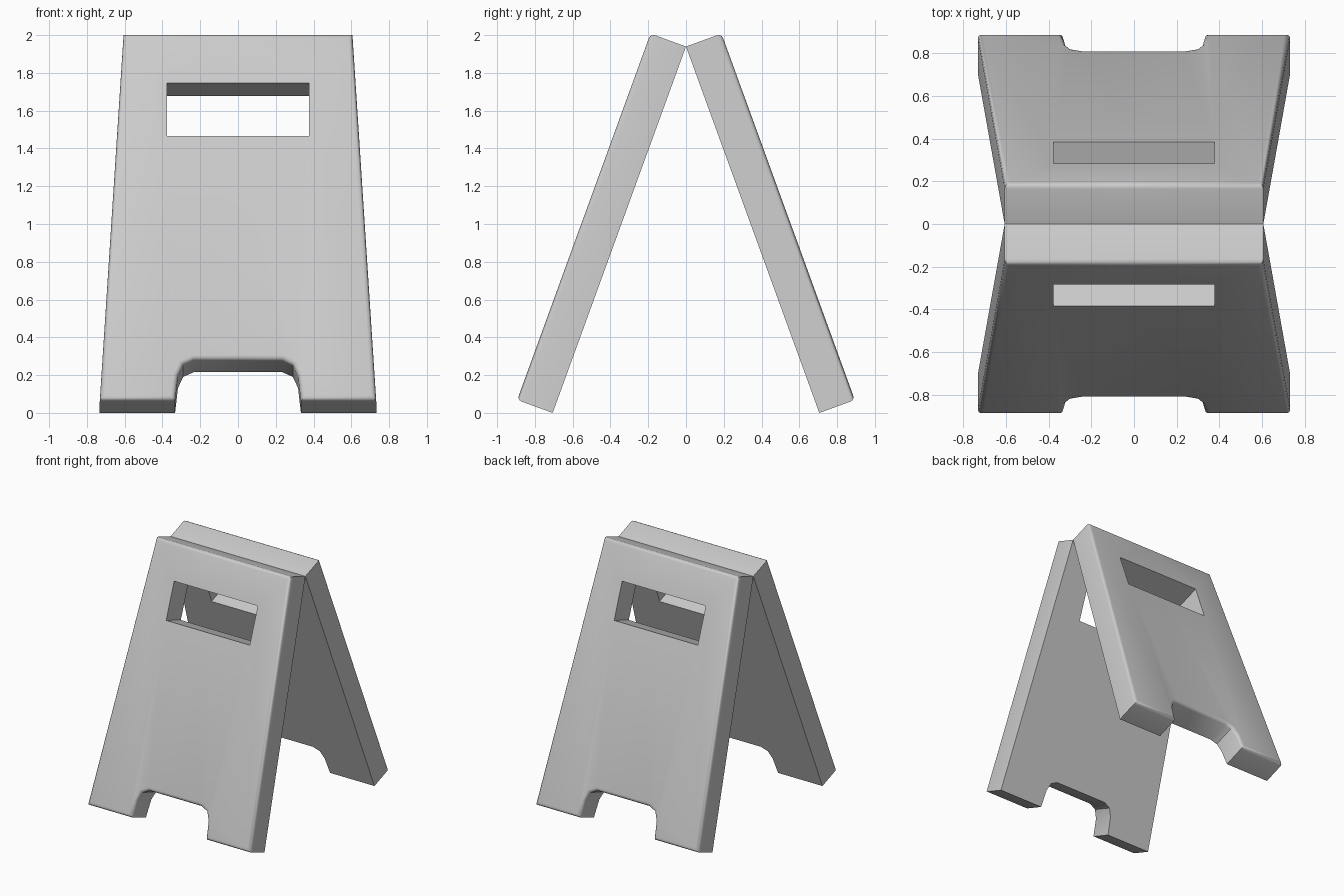
import bpy, bmesh, math
from mathutils import Matrix

if "Cube" in bpy.data.objects:
    bpy.data.objects.remove(bpy.data.objects["Cube"])

LEAN = math.radians(20)
LENGTH, THICK, BEVEL = 2.064, 0.2, 0.025
SIN, COS = math.sin(LEAN), math.cos(LEAN)

# Right half of the board outline: (x, distance up the board)
arch = [(0, 0.229), (0.235, 0.229), (0.29, 0.203), (0.318, 0.14), (0.333, 0)]
outer = arch + [(0.732, 0), (0.606, LENGTH), (0, LENGTH)]
slot = [(0, 1.785), (0.376, 1.785), (0.376, 1.487), (0, 1.487)]


def place(x, s, w):
    """Board coordinates to the leaning position."""
    return (x, -(LENGTH - s) * SIN - w * COS, s * COS + w * SIN)


def make_board(name, turn):
    bm = bmesh.new()
    pts = outer + slot
    n = len(pts)
    rims = []  # outer-face edges to round off
    for side in (1, -1):
        front = [bm.verts.new((side * x, s, THICK)) for x, s in pts]
        back = [bm.verts.new((side * x, s, 0)) for x, s in pts]
        bm.faces.new(front)
        bm.faces.new(back[::-1])
        for i in range(n):
            j = (i + 1) % n
            if pts[i][0] == 0 and pts[j][0] == 0:
                continue  # the centre seam stays open for welding
            bm.faces.new((front[i], front[j], back[j], back[i]))
    bmesh.ops.remove_doubles(bm, verts=bm.verts[:], dist=1e-5)
    bmesh.ops.recalc_face_normals(bm, faces=bm.faces[:])

    # Rounded rim on the outward face, slot left sharp
    for e in bm.edges:
        a, b = (v.co for v in e.verts)
        if min(a.z, b.z) < THICK - 1e-4 or (abs(a.x) < 1e-4 and abs(b.x) < 1e-4):
            continue
        mid = (a + b) / 2
        if abs(mid.x) < 0.38 and 1.4 < mid.y < 1.8:
            continue
        rims.append(e)
    bmesh.ops.bevel(bm, geom=rims, offset=BEVEL, offset_type='OFFSET',
                    segments=3, profile=0.5, affect='EDGES', clamp_overlap=True)

    for v in bm.verts:
        v.co = place(*v.co)
    bm.transform(Matrix.Rotation(turn, 4, 'Z'))
    bmesh.ops.recalc_face_normals(bm, faces=bm.faces[:])
    mesh = bpy.data.meshes.new(name)
    bm.to_mesh(mesh)
    bm.free()
    obj = bpy.data.objects.new(name, mesh)
    bpy.context.collection.objects.link(obj)
    bpy.ops.object.select_all(action='DESELECT')
    obj.select_set(True)
    bpy.context.view_layer.objects.active = obj
    bpy.ops.object.shade_smooth_by_angle(angle=math.radians(35))


# Two identical boards meeting at the ridge
make_board("front_board", 0)
make_board("back_board", math.pi)
